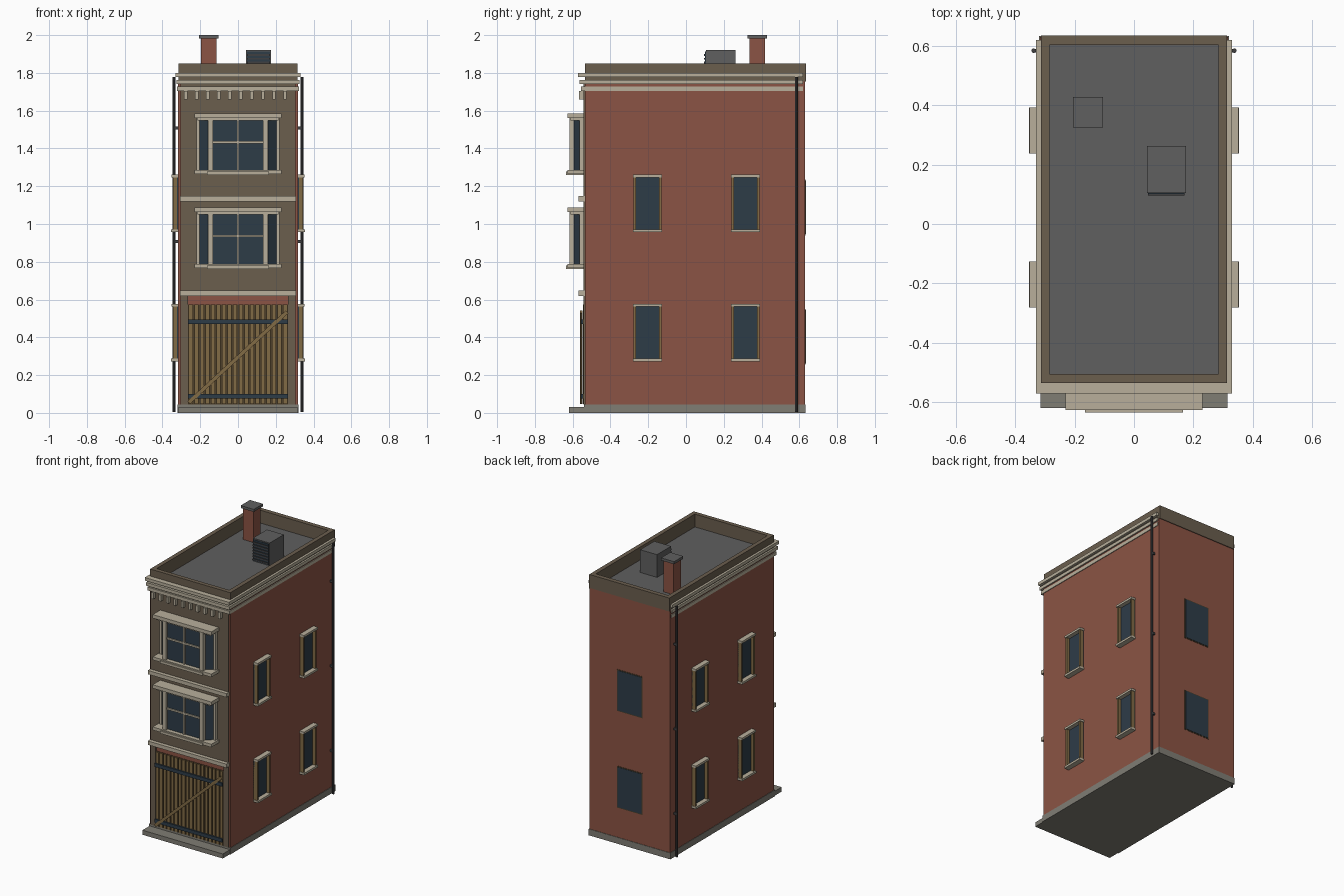
import bpy, bmesh, math
from mathutils import Matrix, Vector

old = bpy.data.objects.get("Cube")
if old:
    bpy.data.objects.remove(old, do_unlink=True)


def material(name, r, g, b):
    m = bpy.data.materials.new(name)
    m.use_nodes = True
    m.diffuse_color = (r, g, b, 1)
    node = next(n for n in m.node_tree.nodes if n.type == 'BSDF_PRINCIPLED')
    node.inputs["Base Color"].default_value = (r, g, b, 1)
    node.inputs["Roughness"].default_value = 0.9
    return m


brick = material("red brick", .26, .088, .058)
stone = material("brown stone", .145, .112, .076)
trim = material("pale trim", .48, .43, .33)
glass = material("dark blue glass", .027, .045, .064)
wood = material("tan wood", .22, .145, .06)
dark_wood = material("dark wood", .075, .05, .024)
roofing = material("grey roofing", .115, .115, .115)
concrete = material("grey concrete", .215, .205, .175)
iron = material("dark iron", .05, .05, .053)


def finish(name, bm, mat):
    bmesh.ops.recalc_face_normals(bm, faces=bm.faces)
    me = bpy.data.meshes.new(name)
    bm.to_mesh(me)
    bm.free()
    me.materials.append(mat)
    ob = bpy.data.objects.new(name, me)
    bpy.context.collection.objects.link(ob)
    return ob


def boxes(name, mat, *extents):
    """One object from boxes given as (x0, x1, y0, y1, z0, z1)."""
    bm = bmesh.new()
    for x0, x1, y0, y1, z0, z1 in extents:
        centre = Vector((x0 + x1, y0 + y1, z0 + z1)) / 2
        size = Matrix.Diagonal((abs(x1 - x0), y1 - y0, z1 - z0, 1))
        bmesh.ops.create_cube(bm, size=1, matrix=Matrix.Translation(centre) @ size)
    return finish(name, bm, mat)


def both(x0, x1, *rest):
    """A box and its mirror image across x = 0."""
    return [(x0, x1, *rest), (-x1, -x0, *rest)]


def prism(name, mat, outline, z0, z1):
    bm = bmesh.new()
    face = bm.faces.new([bm.verts.new((x, y, z0)) for x, y in outline])
    ext = bmesh.ops.extrude_face_region(bm, geom=[face])
    bmesh.ops.translate(bm, vec=(0, 0, z1 - z0),
                        verts=[v for v in ext["geom"] if isinstance(v, bmesh.types.BMVert)])
    return finish(name, bm, mat)


W, F, B = .317, -.535, .63       # half width, front wall, back wall
ROOF = 1.755

# Main shell
boxes("brick_walls", brick, (-W, W, F, B, .04, ROOF))
boxes("plinth", concrete, (-.32, .32, F - .005, .633, 0, .045))
boxes("front_step", concrete, (-.315, .315, -.62, F, 0, .032))
boxes("stone_facade", stone, (-.305, .305, -.543, F + .01, .62, 1.76),
      *both(.265, .305, -.543, F + .01, .045, .62))
boxes("roof_deck", roofing, (-.29, .29, -.51, .605, ROOF - .01, ROOF + .004))
boxes("parapet", stone, *both(.284, .314, F, .635, ROOF, 1.85),
      (-.284, .284, F, -.505, ROOF, 1.85), (-.284, .284, .603, .635, ROOF, 1.85))

# Stepped cornice along the front and sides
strips = []
for z0, z1, reach, front in ((1.705, 1.728, .322, -.555),
                             (1.74, 1.763, .326, -.563),
                             (1.778, 1.8, .33, -.572)):
    strips.append((-reach, reach, front, F + .01, z0, z1))
    strips += both(.305, reach, F + .01, .62, z0, z1)
boxes("cornice", trim, *strips)
boxes("dentils", trim, *[(x - .009, x + .009, -.566, F, 1.66, 1.705)
                         for x in (-.276 + .0583 * i for i in range(10))])
boxes("string_courses", trim,
      *[(-.308, .308, -.57, F, z, z + .027) for z in (.62, 1.12)])

# Front bay windows
for level, z in (("lower", .763), ("upper", 1.26)):
    top = z + .325
    prism(level + "_bay_glass", glass,
          [(-.207, F), (-.207, -.558), (-.155, -.598),
           (.155, -.598), (.207, -.558), (.207, F)], z + .02, top - .02)
    boxes(level + "_bay_frame", trim,
          (-.23, .23, -.627, F, top - .025, top),
          (-.215, .215, -.612, F, top - .038, top - .025),
          (-.23, .23, -.627, F, z + .004, z + .026),
          (-.165, .165, -.635, F, z, z + .018),
          *both(.132, .16, -.618, -.585, z + .02, top - .02),
          *both(.203, .219, -.565, F, z + .02, top - .02))
    boxes(level + "_bay_bars", trim,
          (-.006, .006, -.606, -.59, z + .02, top - .03),
          (-.14, .14, -.606, -.59, z + .167, z + .179))

# Side windows
panes, jambs, ledges = [], [], []
for y0 in (-.277, .241):
    y1 = y0 + .147
    for z0 in (.28, .965):
        z1 = z0 + .29
        panes += both(W - .005, W + .005, y0, y1, z0, z1)
        for y in (y0, y1 - .012):
            jambs += both(W - .005, .345, y, y + .012, z0, z1)
        for z, reach in ((z0 - .008, .354), (z1 - .008, .352)):
            ledges += both(W - .005, reach, y0 - .004, y1 + .004, z, z + .015)
boxes("side_window_panes", glass, *panes)
boxes("side_window_jambs", wood, *jambs)
boxes("side_window_ledges", trim, *ledges)

# Back windows
boxes("back_window_surrounds", dark_wood,
      *[(-.1, .1, B - .01, B + .002, z, z + .295) for z in (.255, .94)])
boxes("back_window_panes", glass,
      *[(-.094, .094, B - .01, B + .004, z + .006, z + .289) for z in (.255, .94)])

# Plank door with iron straps and a diagonal brace
count = 18
step = .53 / count
boxes("door_backing", dark_wood, (-.265, .265, F - .003, F + .01, .045, .575))
boxes("door_planks", wood,
      *[(-.265 + i * step + .004, -.265 + (i + 1) * step - .004, -.546, F, .048, .573)
        for i in range(count)])
boxes("door_straps", glass,
      *[(-.265, .265, -.556, -.544, z, z + .025) for z in (.075, .47)])
run, rise = .52, .48
length = math.hypot(run, rise)
brace = boxes("door_brace", wood, (-length / 2, length / 2, -.006, .006, -.01, .01))
brace.location = (0, -.554, .295)
brace.rotation_euler.y = -math.atan2(rise, run)

# Chimney
boxes("chimney_stack", brick, (-.195, -.115, .335, .418, ROOF, 1.985))
boxes("chimney_cap", roofing, (-.206, -.104, .325, .428, 1.982, 2))

# Roof ventilation unit with a louvred front
boxes("vent_unit", roofing, (.043, .175, .105, .263, ROOF, 1.92))
boxes("vent_grille", glass, (.048, .17, .101, .106, 1.765, 1.912))
boxes("vent_slats", iron,
      *[(.048, .17, .096, .103, z, z + .01) for z in (1.77 + .02 * i for i in range(7))])

# Drainpipes with wall brackets
for side, name in ((-1, "right"), (1, "left")):
    bm = bmesh.new()
    bmesh.ops.create_cone(bm, cap_ends=True, segments=8, radius1=.008, radius2=.008, depth=1.775,
                          matrix=Matrix.Translation((side * .338, .584, .892)))
    finish(name + "_drainpipe", bm, iron)
boxes("pipe_brackets", iron,
      *[b for z in (.3, .9, 1.5) for b in both(W - .005, .338, .578, .59, z, z + .015)])
